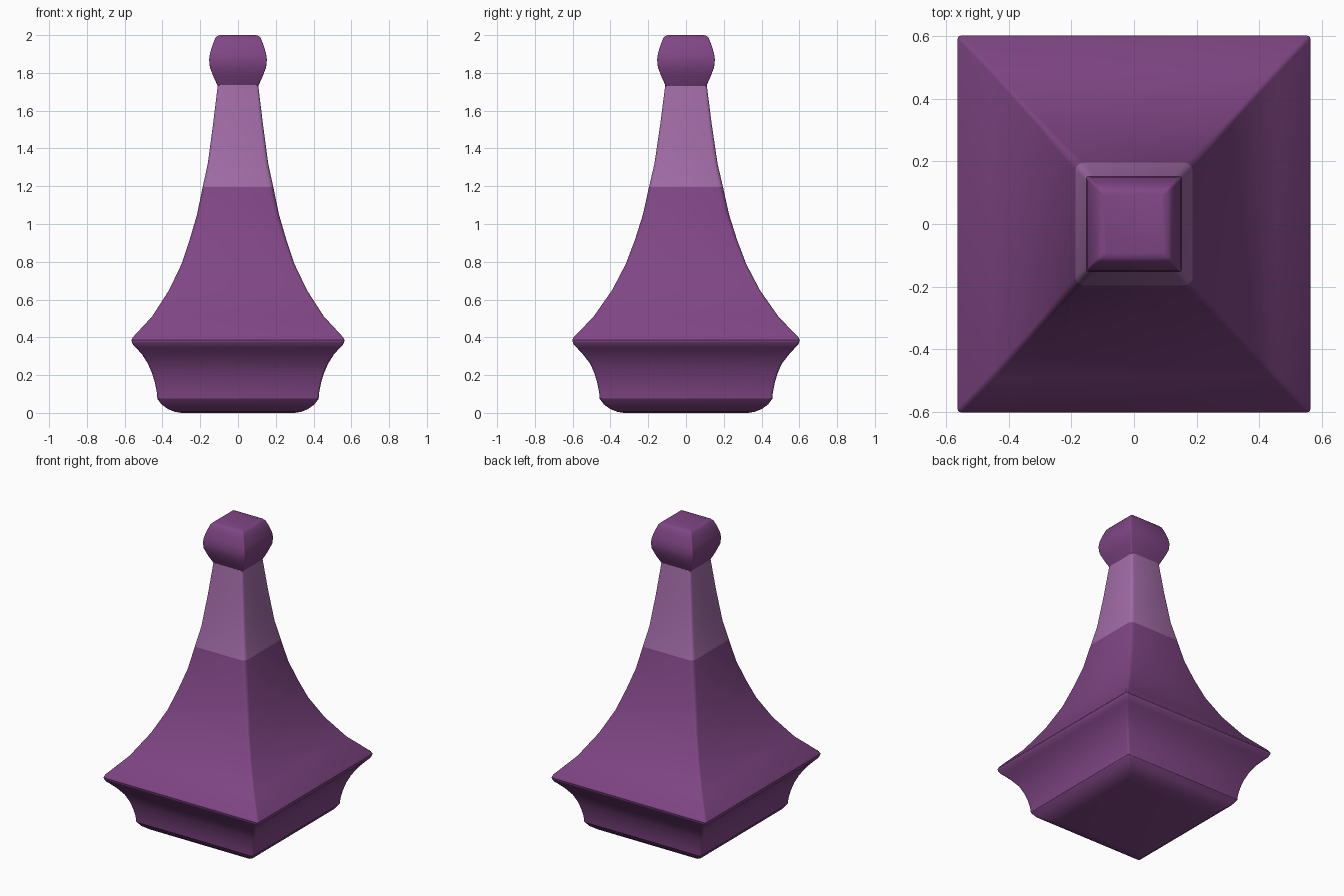
import bpy, bmesh, math

if "Cube" in bpy.data.objects:
    bpy.data.objects.remove(bpy.data.objects["Cube"])

def material(name, col):
    m = bpy.data.materials.new(name)
    m.diffuse_color = (*col, 1)
    m.use_nodes = True
    m.node_tree.nodes["Principled BSDF"].inputs["Base Color"].default_value = m.diffuse_color
    return m

purple = material("purple", (0.216, 0.061, 0.235))
lilac = material("light purple", (0.36, 0.15, 0.385))

def ring(bm, z, hx, hy, r, seg=3):
    """Rectangle with small rounded corners at height z."""
    vs = []
    for k, (sx, sy) in enumerate([(1, 1), (-1, 1), (-1, -1), (1, -1)]):
        for i in range(seg + 1):
            a = math.pi / 2 * (k + i / seg)
            vs.append(bm.verts.new((sx * (hx - r) + r * math.cos(a),
                                    sy * (hy - r) + r * math.sin(a), z)))
    return vs

def loft(name, profile, mat, angle=35):
    """Stack of rounded rectangles (z, half width, half depth, corner)."""
    bm = bmesh.new()
    rings = [ring(bm, *p) for p in profile]
    n = len(rings[0])
    for a, b in zip(rings, rings[1:]):
        for i in range(n):
            j = (i + 1) % n
            bm.faces.new((a[i], a[j], b[j], b[i]))
    bm.faces.new(rings[0][::-1])
    bm.faces.new(rings[-1])
    me = bpy.data.meshes.new(name)
    bm.to_mesh(me)
    bm.free()
    me.materials.append(mat)
    ob = bpy.data.objects.new(name, me)
    bpy.context.collection.objects.link(ob)
    bpy.ops.object.select_all(action='DESELECT')
    ob.select_set(True)
    bpy.context.view_layer.objects.active = ob
    bpy.ops.object.shade_smooth_by_angle(angle=math.radians(angle))
    return ob

def rect(z, h, d, r=0.012):
    return (z, h, h + d, r)

# rounded foot
loft("foot", [rect(z, h, 0.03) for z, h in
     [(0, 0.30), (0.006, 0.335), (0.02, 0.37), (0.045, 0.405), (0.075, 0.427)]], purple)

# concave plinth flaring out to the rim
loft("plinth", [rect(z, h, 0.03 + 0.008 * (z > 0.3)) for z, h in
     [(0.075, 0.427), (0.11, 0.43), (0.16, 0.44), (0.21, 0.455), (0.26, 0.477),
      (0.31, 0.508), (0.345, 0.54), (0.36, 0.555), (0.375, 0.562)]], purple)

# sweeping roof-shaped body
loft("body", [rect(0.375, 0.562, 0.038), rect(0.385, 0.564, 0.038), rect(0.40, 0.557, 0.038),
     rect(0.51, 0.455, 0.034), rect(0.65, 0.365, 0.026), rect(0.79, 0.298, 0.02, 0.015),
     rect(0.92, 0.255, 0.014, 0.02), rect(1.05, 0.217, 0.011, 0.025),
     rect(1.195, 0.187, 0.009, 0.025)], purple)

# light neck
loft("neck", [rect(1.195, 0.187, 0.009, 0.025), rect(1.32, 0.16, 0.007, 0.022),
     rect(1.53, 0.132, 0.004, 0.018), rect(1.735, 0.107, 0.003, 0.012)], lilac)

# faceted soft knob
loft("knob", [rect(z, h, 0, 0.008) for z, h in
     [(1.73, 0.107), (1.78, 0.13), (1.83, 0.149), (1.87, 0.153), (1.905, 0.148),
      (1.95, 0.134), (1.985, 0.12), (1.995, 0.11), (2.0, 0.095)]], purple, 50)
